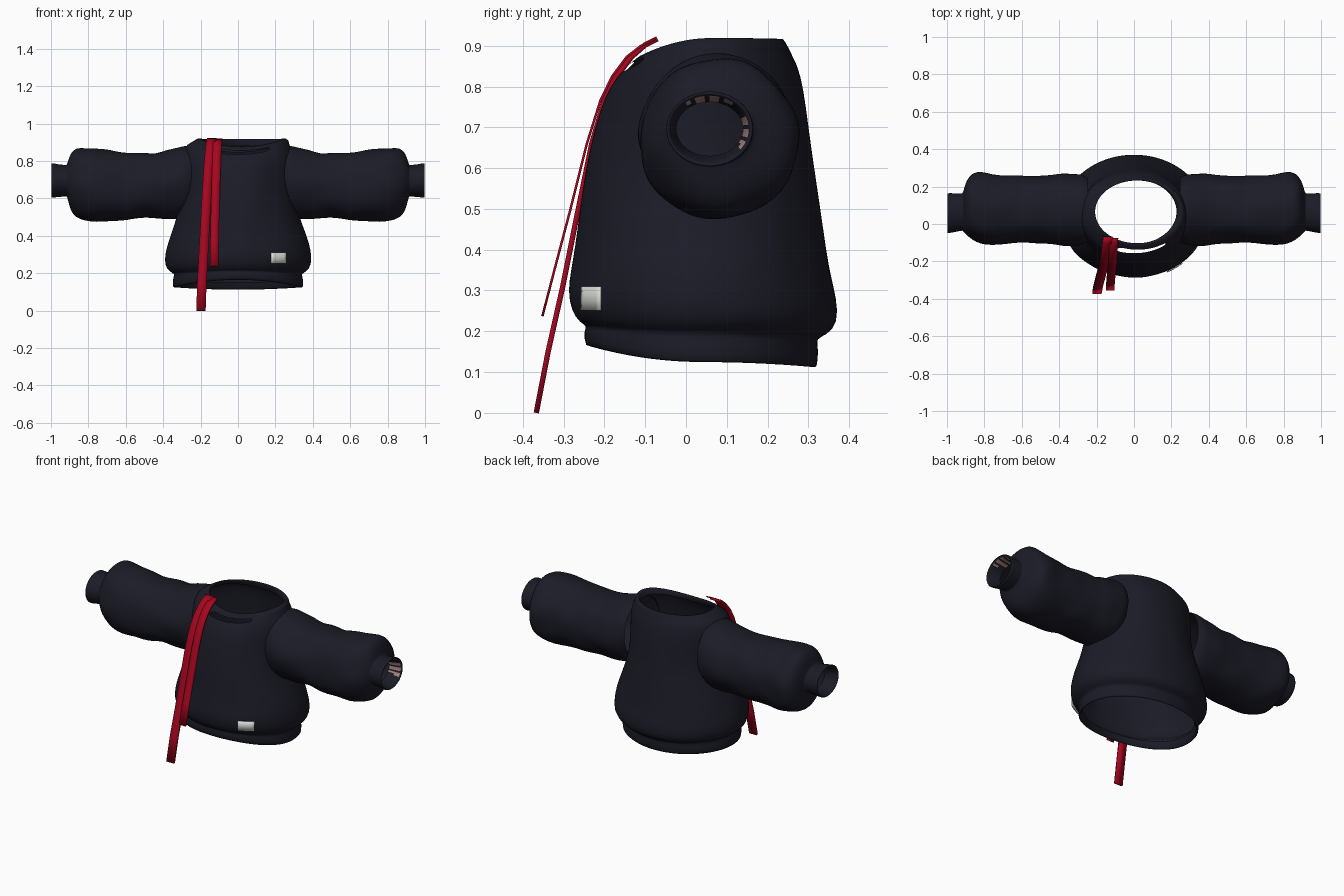
import bpy, bmesh, math
from mathutils import Vector, noise

cube = bpy.data.objects.get("Cube")
if cube:
    bpy.data.objects.remove(cube)


def material(name, rgb):
    m = bpy.data.materials.new(name)
    m.use_nodes = True
    m.diffuse_color = (*rgb, 1)
    bsdf = m.node_tree.nodes["Principled BSDF"]
    bsdf.inputs["Base Color"].default_value = (*rgb, 1)
    bsdf.inputs["Roughness"].default_value = 0.9
    return m


NAVY = material("dark_navy_fabric", (0.011, 0.011, 0.020))
RED = material("red_ribbon", (0.39, 0.002, 0.014))
WHITE = material("pale_label", (0.68, 0.70, 0.66))
PINK = material("dusty_pink_lining", (0.36, 0.22, 0.20))
SEG = 48


def make_object(name, bm, mats):
    mesh = bpy.data.meshes.new(name)
    bm.to_mesh(mesh)
    bm.free()
    ob = bpy.data.objects.new(name, mesh)
    bpy.context.collection.objects.link(ob)
    for m in mats:
        mesh.materials.append(m)
    for p in mesh.polygons:
        p.use_smooth = True
    return ob


def loft(rings, closed=True):
    """Skin a list of equally long point rows with quads."""
    bm = bmesh.new()
    rows = [[bm.verts.new(p) for p in ring] for ring in rings]
    n = len(rows[0])
    for low, high in zip(rows, rows[1:]):
        for j in range(n if closed else n - 1):
            k = (j + 1) % n
            bm.faces.new((low[j], low[k], high[k], high[j]))
    bm.faces.index_update()
    return bm


def smooth(ob):
    ob.modifiers.new("Smooth", 'SUBSURF').levels = 1


def wrinkle(p, amount, stretch):
    q = Vector((p.x * stretch[0], p.y * stretch[1], p.z * stretch[2]))
    return amount * noise.noise(q)


# Body rings: front z, side z, back z, half width, front y, back y
BODY = [
    (.20, .17, .15, .325, -.225, .300),
    (.168, .127, .114, .336, -.233, .312),
    (.158, .118, .106, .350, -.247, .322),
    (.203, .176, .160, .349, -.252, .326),
    (.213, .196, .182, .337, -.242, .318),
    (.220, .209, .190, .370, -.260, .345),
    (.250, .245, .220, .393, -.282, .374),
    (.300, .300, .280, .391, -.289, .370),
    (.350, .350, .340, .380, -.280, .357),
    (.400, .400, .400, .365, -.272, .347),
    (.500, .500, .500, .328, -.260, .330),
    (.600, .600, .600, .300, -.245, .312),
    (.700, .700, .700, .292, -.222, .299),
    (.780, .790, .800, .298, -.197, .287),
    (.820, .860, .850, .292, -.172, .274),
    (.835, .890, .873, .272, -.157, .262),
    (.855, .908, .898, .254, -.138, .250),
    (.880, .922, .920, .235, -.110, .238),
    (.875, .918, .916, .222, -.100, .230),
    (.845, .890, .880, .228, -.108, .240),
]


def body_point(ring, a):
    zf, zs, zb, rx, yf, yb = ring
    c, s = math.cos(a), math.sin(a)
    z = zs + ((zb if s > 0 else zf) - zs) * s * s
    shift = 0.02 if zs > 0.9 else 0
    return Vector((shift + rx * c, (yf + yb) / 2 + (yb - yf) / 2 * s, z))


body_rings = []
for ring in BODY:
    row = []
    for j in range(SEG):
        a = 2 * math.pi * j / SEG
        p = body_point(ring, a)
        if 0.3 < p.z < 0.82:
            out = Vector((math.cos(a), math.sin(a), 0))
            p += out * wrinkle(p, 0.008, (9, 9, 4))
        row.append(p)
    body_rings.append(row)
bm = loft(body_rings)


# Open the slit below the front collar band
def is_slit(f):
    c = f.calc_center_median()
    return f.index // SEG == 15 and c.y < -0.11 and -0.09 < c.x < 0.23


bmesh.ops.delete(bm, geom=[f for f in bm.faces if is_slit(f)], context='FACES')
smooth(make_object("sweater_body", bm, [NAVY]))

# Sleeve rings: x, bottom z, top z, front y, back y
SLEEVE = [
    (.245, .53, .880, -.095, .245),
    (.280, .495, .884, -.114, .268),
    (.320, .485, .874, -.116, .274),
    (.380, .490, .858, -.110, .270),
    (.440, .495, .842, -.106, .258),
    (.500, .492, .846, -.108, .262),
    (.560, .486, .840, -.105, .256),
    (.620, .480, .848, -.107, .260),
    (.690, .472, .862, -.110, .260),
    (.760, .470, .868, -.112, .268),
    (.820, .480, .870, -.104, .278),
    (.865, .503, .862, -.088, .272),
    (.895, .540, .838, -.062, .240),
    (.910, .595, .795, -.044, .185),
    (.915, .615, .775, -.034, .162),
    (.930, .608, .780, -.038, .164),
    (.965, .608, .782, -.044, .164),
    (.992, .602, .790, -.050, .166),
    (1.00, .606, .786, -.046, .162),
    (.996, .614, .778, -.040, .154),
    (.960, .624, .768, -.030, .146),
    (.920, .630, .762, -.024, .140),
]
sleeve_rings = []
for x, z0, z1, y0, y1 in SLEEVE:
    row = []
    for j in range(SEG):
        a = 2 * math.pi * j / SEG
        c, s = math.cos(a), math.sin(a)
        p = Vector((x, (y0 + y1) / 2 + (y1 - y0) / 2 * c, (z0 + z1) / 2 + (z1 - z0) / 2 * s))
        if 0.3 < x < 0.9:
            p += Vector((0, c, s)) * wrinkle(p, 0.016, (11, 8, 8))
        row.append(p)
    sleeve_rings.append(row)
bm = loft(sleeve_rings)

# Worn lining patches inside the top and back of each cuff
for f in bm.faces:
    c = f.calc_center_median()
    inside = f.index // SEG >= len(SLEEVE) - 3
    if inside and (c.z > 0.758 or (c.y > 0.13 and c.z < 0.73)) and f.index % 3:
        f.material_index = 1
sleeves = make_object("sleeves", bm, [NAVY, PINK])
sleeves.modifiers.new("Mirror", 'MIRROR').use_clip = False
smooth(sleeves)


# Hanging ribbons, as thin strips
def ribbon(name, path, width, thick):
    rows = [[Vector((x - width / 2, y, z)), Vector((x + width / 2, y, z))] for x, y, z in path]
    ob = make_object(name, loft(rows, closed=False), [RED])
    solid = ob.modifiers.new("Thickness", 'SOLIDIFY')
    solid.thickness = thick
    solid.offset = 0


ribbon("long_ribbon", [(-.140, -.07, .917), (-.144, -.100, .902), (-.148, -.133, .873),
                       (-.153, -.170, .825), (-.158, -.200, .765), (-.165, -.231, .66),
                       (-.175, -.268, .48), (-.184, -.302, .31), (-.193, -.338, .15),
                       (-.198, -.367, 0)], .05, .013)
ribbon("short_ribbon", [(-.107, -.075, .917), (-.109, -.110, .900), (-.111, -.145, .873),
                        (-.113, -.181, .825), (-.115, -.210, .765), (-.119, -.243, .66),
                        (-.123, -.283, .50), (-.126, -.32, .36), (-.128, -.352, .237)], .046, .006)

# Small label wrapped on the lower front
label_rows = []
for z in (.251, .28, .310):
    row = []
    for i in range(7):
        x = .178 + .082 * i / 6
        row.append(Vector((x, .042 - .336 * math.sqrt(1 - (x / .398) ** 2), z)))
    label_rows.append(row)
label = make_object("hem_label", loft(label_rows, closed=False), [WHITE])
label.modifiers.new("Thickness", 'SOLIDIFY').thickness = 0.006
